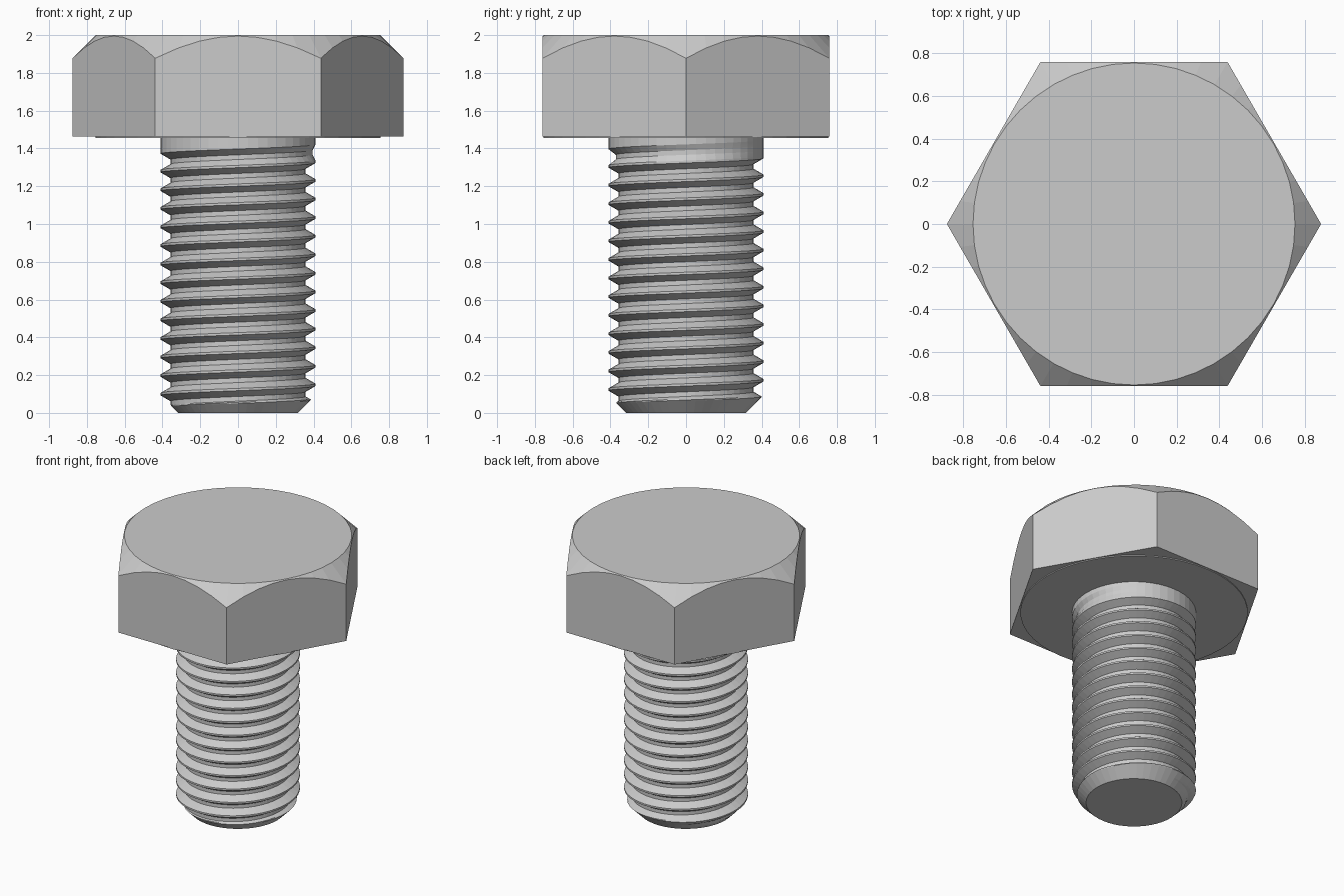
import bpy, bmesh, math

if "Cube" in bpy.data.objects:
    bpy.data.objects.remove(bpy.data.objects["Cube"])

steel = bpy.data.materials.new("light grey steel")
steel.diffuse_color = (0.6, 0.6, 0.6, 1)
steel.use_nodes = True
steel.node_tree.nodes["Principled BSDF"].inputs["Base Color"].default_value = steel.diffuse_color
N = 48                                   # segments round the axis


def finish(name, bm):
    bmesh.ops.remove_doubles(bm, verts=bm.verts, dist=1e-5)
    bmesh.ops.dissolve_degenerate(bm, edges=bm.edges, dist=1e-6)
    bmesh.ops.holes_fill(bm, edges=[e for e in bm.edges if e.is_boundary], sides=0)
    bmesh.ops.recalc_face_normals(bm, faces=bm.faces)
    me = bpy.data.meshes.new(name)
    bm.to_mesh(me)
    bm.free()
    me.materials.append(steel)
    ob = bpy.data.objects.new(name, me)
    bpy.context.collection.objects.link(ob)
    return ob


def skin(bm, columns):
    """Join neighbouring columns of points with quads."""
    cols = [[bm.verts.new(p) for p in c] for c in columns]
    for a, b in zip(cols, cols[1:]):
        for k in range(len(a) - 1):
            bm.faces.new((a[k], b[k], b[k + 1], a[k + 1]))


# Hexagonal head: straight flats cut by a 45 degree cone at the top
FLAT, RIM, BASE = 0.759, 0.754, 1.462
columns = []
for i in range(N + 1):
    t = 2 * math.pi * i / N
    r = FLAT / math.cos((t % (math.pi / 3)) - math.pi / 6)
    c, s = math.cos(t), math.sin(t)
    columns.append([(r * c, r * s, BASE), (r * c, r * s, 2 - (r - RIM)),
                    (RIM * c, RIM * s, 2)])
bm = bmesh.new()
skin(bm, columns)
finish("hex_head", bm)

# Thin washer face under the head
columns = []
for i in range(N + 1):
    t = 2 * math.pi * i / N
    x, y = RIM * math.cos(t), RIM * math.sin(t)
    columns.append([(x, y, 1.455), (x, y, 1.464)])
bm = bmesh.new()
skin(bm, columns)
finish("washer_face", bm)

# Threaded shank: right-hand helix, fading out below the head, chamfered tip
PITCH, MAJOR, DEPTH, PHASE, TOP = 0.0984, 0.411, 0.053, 0.050, 1.46
# (fraction of pitch from crest centre, fraction of depth)
tooth = [(0.0625, 0)] + [(0.0625 + 0.3125 * k / 5, k / 5) for k in range(1, 6)]
tooth += [(1 - f, d) for f, d in reversed(tooth)]
columns = []
for i in range(N + 1):
    t = 2 * math.pi * i / N
    col = []
    for turn in range(-3, 17):
        start = PHASE + PITCH * (turn + i / N)
        groove = start + PITCH / 2
        fade = min(1, max(0, (1.395 - groove) / 0.055))
        for f, d in tooth:
            z = min(TOP, max(0, start + f * PITCH))
            r = min(MAJOR - DEPTH * d * fade, 0.318 + z)
            col.append((r * math.cos(t), r * math.sin(t), z))
    columns.append(col)
bm = bmesh.new()
skin(bm, columns)
finish("threaded_shank", bm)
